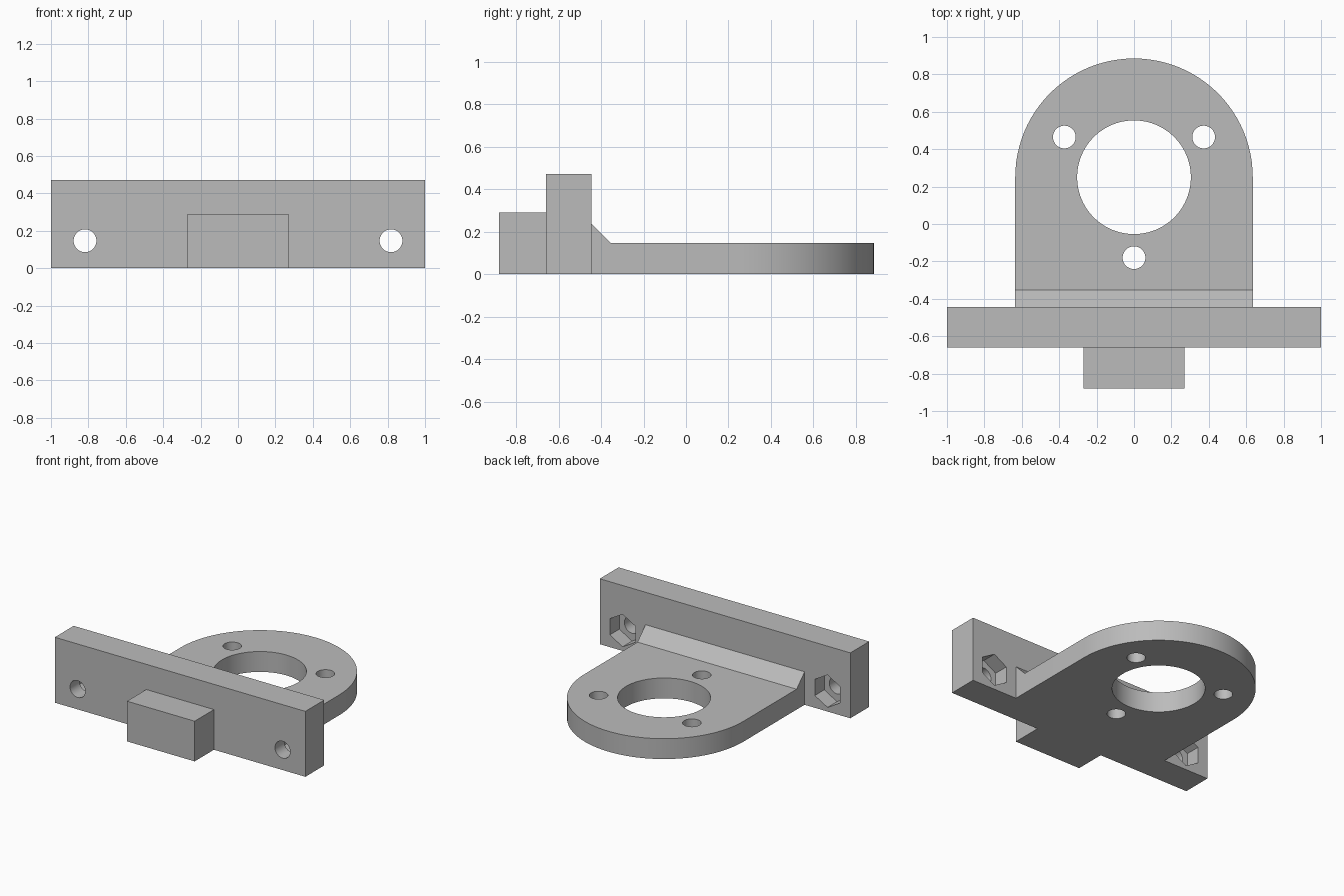
import bpy
import bmesh
from math import cos, sin, pi, radians
from mathutils import Matrix, Vector

if "Cube" in bpy.data.objects:
    bpy.data.objects.remove(bpy.data.objects["Cube"], do_unlink=True)

# Main dimensions
RING_Y, RING_R = 0.25, 0.635
BASE_H, PLATE_H = 0.147, 0.472
PLATE_FRONT, PLATE_BACK = -0.66, -0.445
BOLT_X, BOLT_Z = 0.818, 0.147

grey = bpy.data.materials.new("plain grey")
grey.use_nodes = True
colour = (0.5, 0.5, 0.5, 1)
grey.diffuse_color = colour
grey.node_tree.nodes["Principled BSDF"].inputs["Base Color"].default_value = colour


def prism(name, outline, offset):
    """Extrude a closed 3D outline along an offset vector."""
    bm = bmesh.new()
    face = bm.faces.new([bm.verts.new(p) for p in outline])
    new = bmesh.ops.extrude_face_region(bm, geom=[face])["geom"]
    moved = [v for v in new if isinstance(v, bmesh.types.BMVert)]
    bmesh.ops.translate(bm, verts=moved, vec=Vector(offset))
    bmesh.ops.recalc_face_normals(bm, faces=bm.faces)
    mesh = bpy.data.meshes.new(name)
    bm.to_mesh(mesh)
    bm.free()
    mesh.materials.append(grey)
    obj = bpy.data.objects.new(name, mesh)
    bpy.context.collection.objects.link(obj)
    return obj


def block(name, half_x, y0, y1, height):
    corners = [(-half_x, y0, 0), (half_x, y0, 0), (half_x, y1, 0), (-half_x, y1, 0)]
    return prism(name, corners, (0, 0, height))


def circle(radius, count, start=0.0):
    return [(radius * cos(start + 2 * pi * i / count),
             radius * sin(start + 2 * pi * i / count)) for i in range(count)]


def combine(target, other, operation):
    """Apply a boolean and discard the helper."""
    mod = target.modifiers.new("combine", "BOOLEAN")
    mod.operation, mod.solver, mod.object = operation, "EXACT", other
    bpy.context.view_layer.objects.active = target
    bpy.ops.object.modifier_apply(modifier=mod.name)
    bpy.data.objects.remove(other, do_unlink=True)


# Upright mounting plate
bracket = block("mounting_bracket", 1.0, PLATE_FRONT, PLATE_BACK, PLATE_H)

# Front key block, sunk into the plate
combine(bracket, block("front_key", 0.27, -0.88, PLATE_FRONT + 0.1, 0.29), "UNION")

# Flat base with a rounded end
arc = [(RING_R * cos(pi * i / 48), RING_Y + RING_R * sin(pi * i / 48), 0) for i in range(49)]
root = PLATE_BACK - 0.1
base = prism("rounded_base", [(-RING_R, root, 0), (RING_R, root, 0)] + arc, (0, 0, BASE_H))

# Sloped fillet between base and plate
slope = [(root, 0.05), (-0.354, 0.05), (-0.354, BASE_H), (PLATE_BACK, 0.238), (root, 0.238)]
fillet = prism("corner_fillet", [(-RING_R, y, z) for y, z in slope], (2 * RING_R, 0, 0))
combine(base, fillet, "UNION")
combine(bracket, base, "UNION")

# Large bore and three screw holes around it
holes = [(0, RING_Y, 0.304, 96)]
for angle in (30, 150, 270):
    a = radians(angle)
    holes.append((0.43 * cos(a), RING_Y + 0.43 * sin(a), 0.061, 32))
for x, y, radius, count in holes:
    ring = [(x + u, y + v, -0.1) for u, v in circle(radius, count)]
    combine(bracket, prism("hole_cutter", ring, (0, 0, 0.6)), "DIFFERENCE")

# Bolt holes through the plate, with hexagonal nut pockets at the back
for side in (-1, 1):
    for radius, count, start_y in ((0.061, 32, -0.8), (0.117, 6, PLATE_BACK - 0.108)):
        ring = [(side * BOLT_X + u, start_y, BOLT_Z + v) for u, v in circle(radius, count, pi / 2)]
        combine(bracket, prism("bolt_cutter", ring, (0, 0.6, 0)), "DIFFERENCE")

# Smooth the curved walls, keep edges crisp
bpy.ops.object.select_all(action="DESELECT")
bracket.select_set(True)
bpy.context.view_layer.objects.active = bracket
bpy.ops.object.shade_smooth_by_angle(angle=radians(30))
